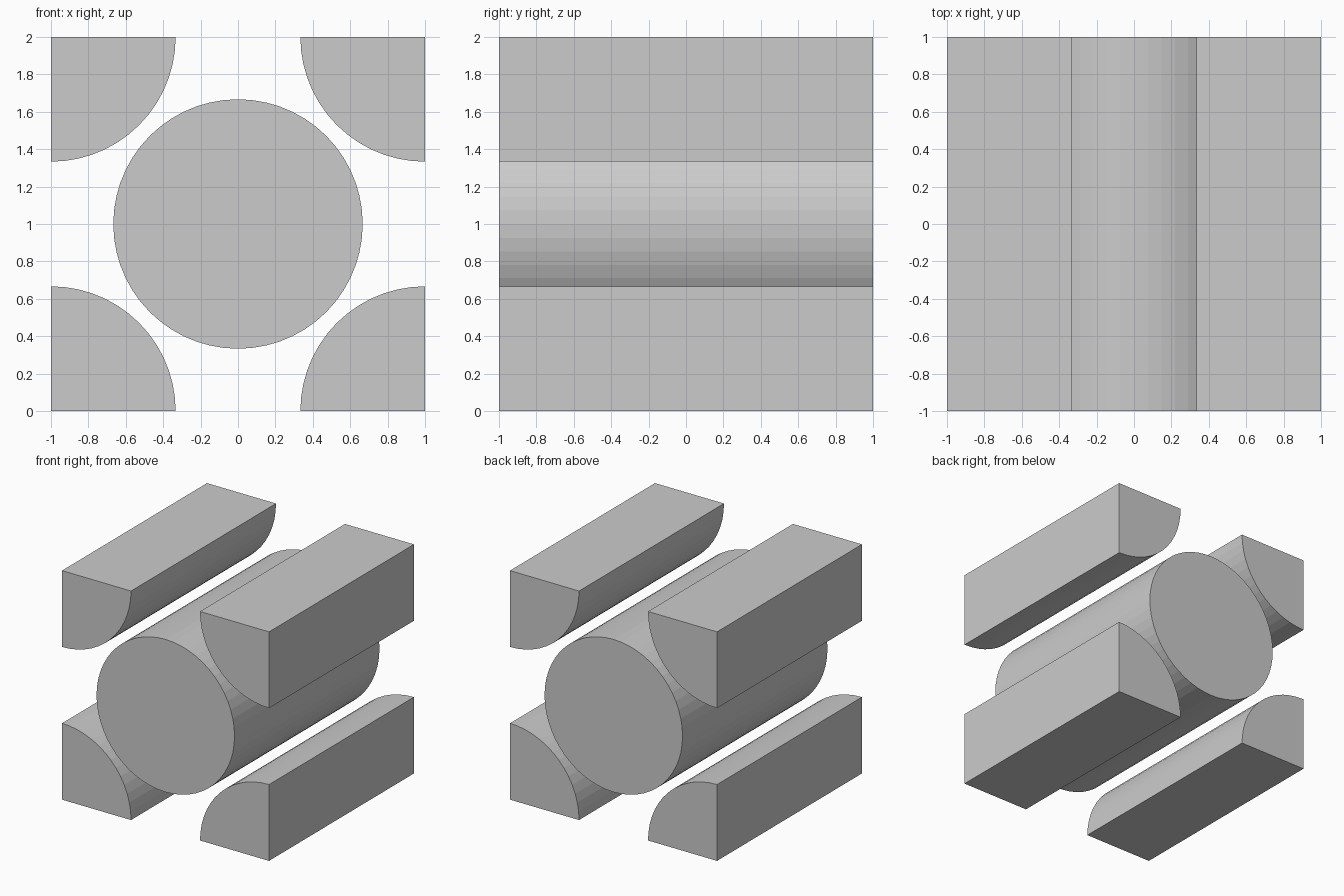
import bpy, bmesh
from math import cos, sin, pi

if "Cube" in bpy.data.objects:
    bpy.data.objects.remove(bpy.data.objects["Cube"])

R = 2 / 3          # rod radius
SIDES = 56         # facets per full circle


def extrude_profile(name, points):
    """Extrude an x-z outline along y from front to back."""
    bm = bmesh.new()
    face = bm.faces.new([bm.verts.new((x, -1, z)) for x, z in points])
    ext = bmesh.ops.extrude_face_region(bm, geom=[face])
    verts = [v for v in ext["geom"] if isinstance(v, bmesh.types.BMVert)]
    bmesh.ops.translate(bm, verts=verts, vec=(0, 2, 0))
    bmesh.ops.recalc_face_normals(bm, faces=bm.faces)
    mesh = bpy.data.meshes.new(name)
    bm.to_mesh(mesh)
    bm.free()
    obj = bpy.data.objects.new(name, mesh)
    bpy.context.collection.objects.link(obj)


def arc(cx, cz, start, steps):
    return [(cx + R * cos(start + 2 * pi * i / SIDES),
             cz + R * sin(start + 2 * pi * i / SIDES)) for i in range(steps)]


# Full rod in the centre
extrude_profile("centre_rod", arc(0, 1, 0, SIDES))

# Quarter rods filling the four long edges of the cube
corners = {"lower_left": (-1, 0, 0), "lower_right": (1, 0, pi / 2),
           "upper_right": (1, 2, pi), "upper_left": (-1, 2, 3 * pi / 2)}
for label, (cx, cz, start) in corners.items():
    extrude_profile(label + "_quarter_rod",
                    [(cx, cz)] + arc(cx, cz, start, SIDES // 4 + 1))
